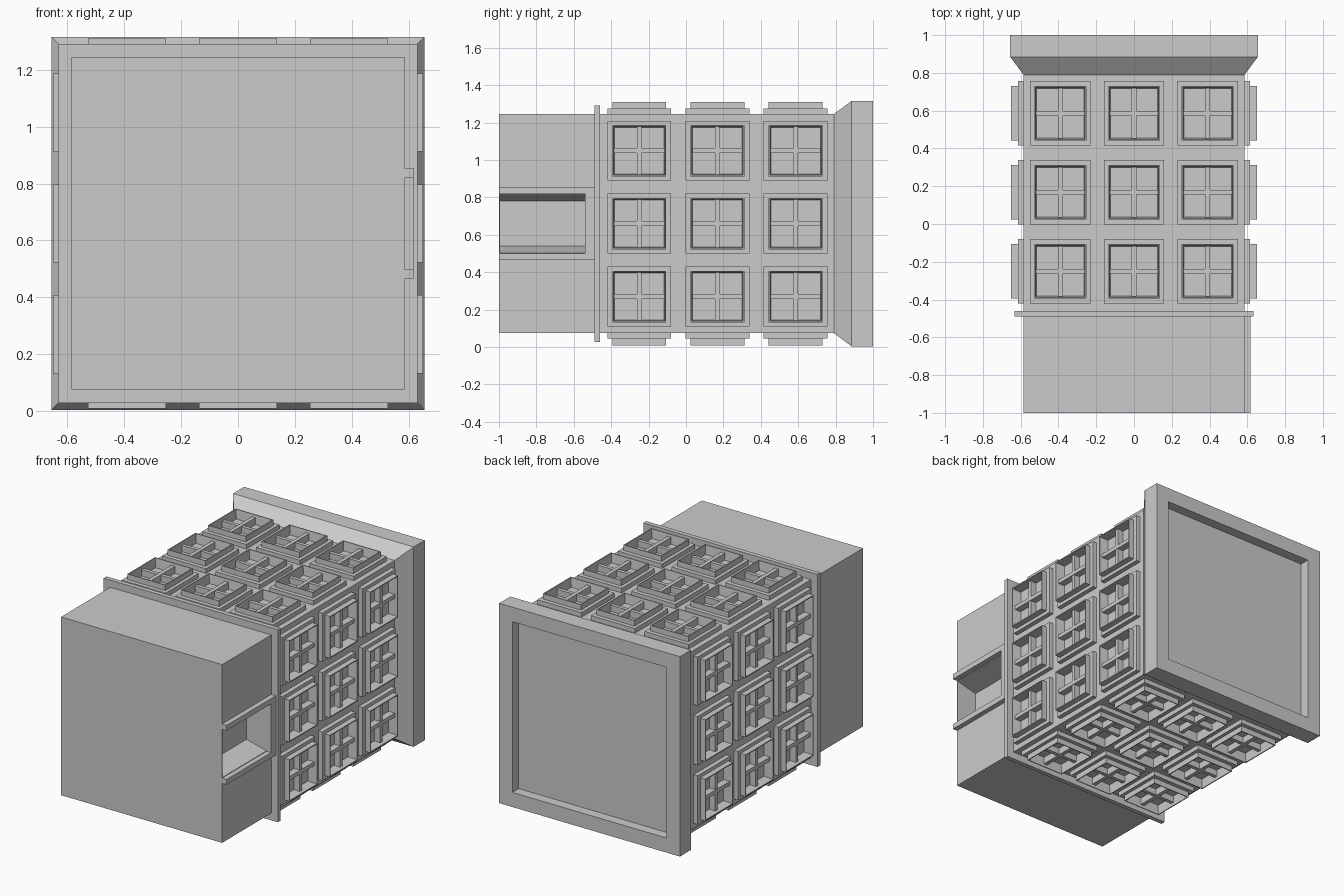
import bpy
import bmesh
from math import pi
from mathutils import Matrix, Vector

if "Cube" in bpy.data.objects:
    bpy.data.objects.remove(bpy.data.objects["Cube"], do_unlink=True)

GREY = (0.6, 0.6, 0.6)
stone = bpy.data.materials.new("plain_grey")
stone.use_nodes = True
stone.diffuse_color = (*GREY, 1)
stone.node_tree.nodes["Principled BSDF"].inputs["Base Color"].default_value = (*GREY, 1)

MID = 0.66      # height of the tower's long axis
HALF = 0.585    # half width of the shaft


def loft(bm, loops):
    """Join rectangles (half x, half y, z) in order and cap both ends."""
    rings = [[bm.verts.new((sx * hx, sy * hy, z))
              for sx, sy in ((-1, -1), (1, -1), (1, 1), (-1, 1))]
             for hx, hy, z in loops]
    for a, b in zip(rings, rings[1:]):
        for i in range(4):
            j = (i + 1) % 4
            bm.faces.new((a[i], a[j], b[j], b[i]))
    bm.faces.new(rings[0][::-1])
    bm.faces.new(rings[-1])


def make_mesh(name, solids):
    bm = bmesh.new()
    for loops in solids:
        loft(bm, loops)
    bmesh.ops.recalc_face_normals(bm, faces=bm.faces)
    mesh = bpy.data.meshes.new(name)
    bm.to_mesh(mesh)
    bm.free()
    mesh.materials.append(stone)
    return mesh


def place(name, mesh, matrix):
    obj = bpy.data.objects.new(name, mesh)
    bpy.context.collection.objects.link(obj)
    obj.matrix_world = matrix
    return obj


def square_part(name, profile):
    """Square solid along y, from (half width, y) pairs."""
    mesh = make_mesh(name, [[(h, h, y) for h, y in profile]])
    return place(name, mesh, Matrix.Translation((0, 0, MID)) @ Matrix.Rotation(-pi / 2, 4, 'X'))


def box(name, lo, hi):
    lo, hi = Vector(lo), Vector(hi)
    s = (hi - lo) / 2
    mesh = make_mesh(name, [[(s.x, s.y, -s.z), (s.x, s.y, s.z)]])
    return place(name, mesh, Matrix.Translation((lo + hi) / 2))


# Shaft, belt course and flared cornice with sunken roof
shaft = square_part("shaft", [(HALF, -1), (HALF, 0.8)])
square_part("belt_course", [(0.632, -0.49), (0.632, -0.46)])
square_part("cornice", [(HALF, 0.79), (0.656, 0.885), (0.656, 1), (0.56, 1), (0.56, 0.935)])

# Tapered entrance recess cut into the +x side
cut_mesh = make_mesh("entrance_cutter",
                     [[(0.12, 0.2275, 0.44), (0.16, 0.2275, 0.6), (0.16, 0.2275, 0.7)]])
cutter = place("entrance_cutter", cut_mesh,
               Matrix.Translation((0, -0.7675, MID)) @ Matrix.Rotation(pi / 2, 4, 'Y'))
cutter.hide_render = True
mod = shaft.modifiers.new("entrance", 'BOOLEAN')
mod.operation = 'DIFFERENCE'
mod.solver = 'EXACT'
mod.object = cutter
bpy.context.view_layer.objects.active = shaft
bpy.ops.object.modifier_apply(modifier=mod.name)
bpy.data.objects.remove(cutter, do_unlink=True)

# Entrance surround: two jambs and a lintel
OUT = 0.618
for name, side in (("upper_jamb", 1), ("lower_jamb", -1)):
    z0, z1 = sorted((MID + side * 0.16, MID + side * 0.195))
    box(name, (HALF - 0.01, -1, z0), (OUT, -0.48, z1))
box("entrance_lintel", (HALF - 0.01, -0.54, MID - 0.16), (OUT, -0.48, MID + 0.16))

# One stepped window: base plate, raised rim, sloped pocket and crossing bars
window = make_mesh("window", [
    [(0.16, 0.171, -0.01), (0.16, 0.171, 0.03), (0.1375, 0.144, 0.03), (0.1375, 0.144, 0.066),
     (0.131, 0.138, 0.066), (0.125, 0.132, 0.005)],
    [(0.013, 0.134, 0), (0.013, 0.134, 0.05)],
    [(0.128, 0.012, 0), (0.128, 0.012, 0.046)],
])

# Three by three windows on each of the four long sides
for s, side in enumerate(("top", "left", "bottom", "right")):
    turn = Matrix.Translation((0, 0, MID)) @ Matrix.Rotation(s * pi / 2, 4, 'Y')
    for col in (-1, 0, 1):
        for row in (-1, 0, 1):
            spot = Matrix.Translation((col * 0.39, 0.168 + row * 0.418, HALF))
            place(f"{side}_window_{col + 2}_{row + 2}", window, turn @ spot)
